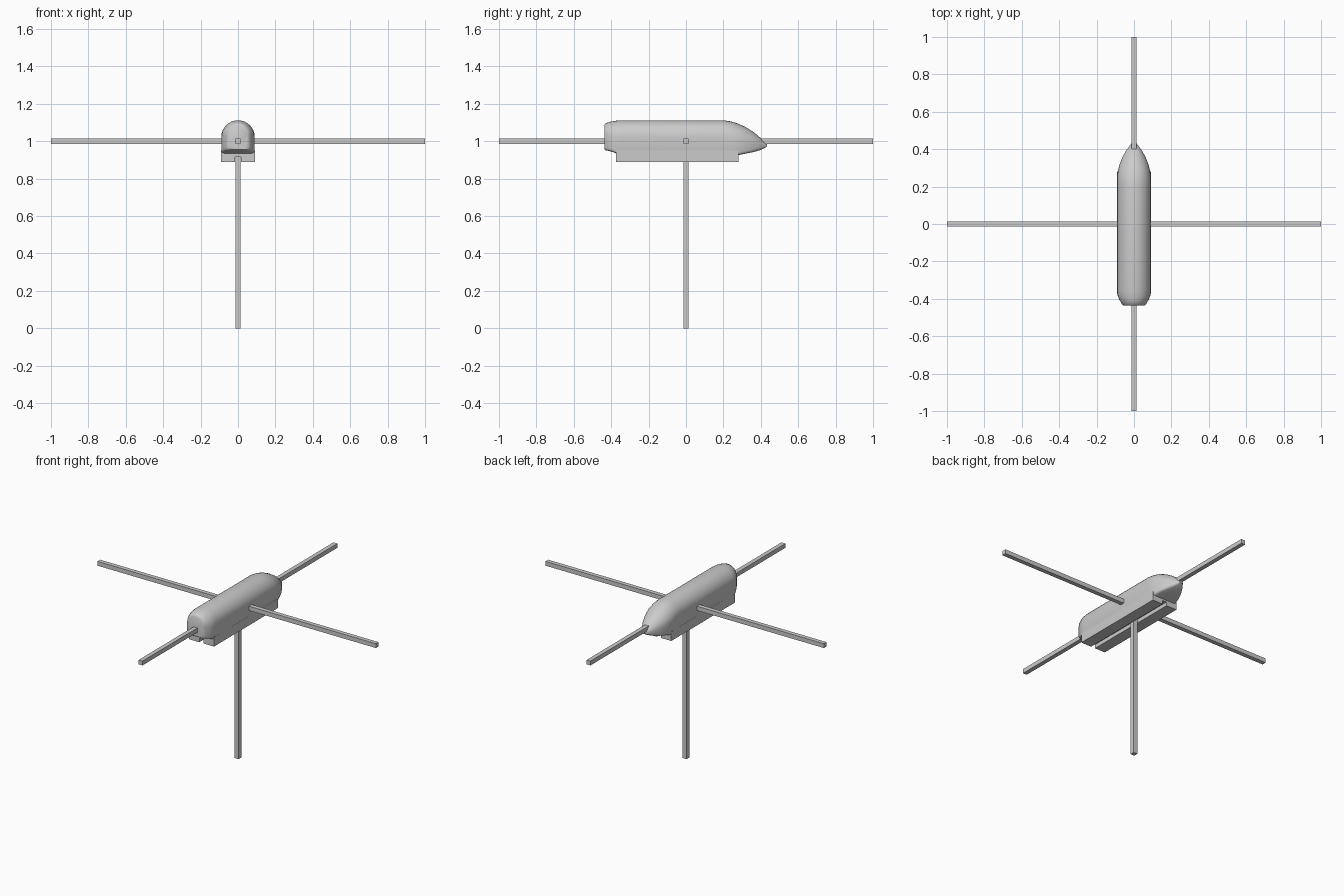
import bpy, bmesh, math

if "Cube" in bpy.data.objects:
    bpy.data.objects.remove(bpy.data.objects["Cube"])


def make_object(name, bm, smooth=None):
    bmesh.ops.recalc_face_normals(bm, faces=bm.faces)
    mesh = bpy.data.meshes.new(name)
    bm.to_mesh(mesh)
    bm.free()
    obj = bpy.data.objects.new(name, mesh)
    bpy.context.collection.objects.link(obj)
    if smooth:
        bpy.ops.object.select_all(action='DESELECT')
        obj.select_set(True)
        bpy.context.view_layer.objects.active = obj
        bpy.ops.object.shade_smooth_by_angle(angle=math.radians(smooth))
    return obj


def loft(name, rings, smooth=None):
    bm = bmesh.new()
    loops = [[bm.verts.new(p) for p in ring] for ring in rings]
    n = len(loops[0])
    for a, b in zip(loops, loops[1:]):
        for i in range(n):
            j = (i + 1) % n
            bm.faces.new((a[i], a[j], b[j], b[i]))
    bm.faces.new(loops[0])
    bm.faces.new(loops[-1])
    return make_object(name, bm, smooth)


def arch(y, half, top, bottom, corner):
    """Round-topped, flat-bottomed section with softened lower corners."""
    rise = min(half, (top - bottom) * 0.6)
    pts = []
    for i in range(17):
        a = math.pi * i / 16
        pts.append((half * math.cos(a), y, top - rise + rise * math.sin(a)))
    r = min(corner, half * 0.4, (top - bottom - rise) * 0.8)
    for side, start in ((-1, math.pi), (1, 1.5 * math.pi)):
        for i in range(4):
            a = start + math.pi / 2 * i / 3
            pts.append((side * (half - r) + r * math.cos(a), y,
                        bottom + r + r * math.sin(a)))
    return pts


def bar(name, start, end, half=0.014):
    bm = bmesh.new()
    bmesh.ops.create_cube(bm, size=1)
    for v in bm.verts:
        for k in range(3):
            mid, length = (start[k] + end[k]) / 2, abs(end[k] - start[k])
            v.co[k] = mid + v.co[k] * (length if length else 2 * half)
    return make_object(name, bm)


# Body: y, half width, top, bottom
sections = [
    (-0.437, 0.056, 1.085, 0.957), (-0.430, 0.064, 1.096, 0.952),
    (-0.405, 0.078, 1.104, 0.946), (-0.385, 0.087, 1.108, 0.940),
    (-0.355, 0.0895, 1.112, 0.925), (0.20, 0.0895, 1.112, 0.915),
    (0.24, 0.0895, 1.106, 0.919), (0.28, 0.087, 1.094, 0.926),
    (0.32, 0.077, 1.075, 0.934), (0.36, 0.061, 1.050, 0.942),
    (0.395, 0.041, 1.021, 0.952), (0.42, 0.022, 0.996, 0.963),
    (0.433, 0.012, 0.983, 0.972),
]
loft("body", [arch(*s, 0.015) for s in sections], 40)

# Lower block with a lengthwise slot underneath
slot = [(-0.09, 0.89), (-0.015, 0.89), (-0.015, 0.915), (0.015, 0.915),
        (0.015, 0.89), (0.09, 0.89), (0.09, 0.95), (-0.09, 0.95)]
loft("slotted_base", [[(x, y, z) for x, z in slot] for y in (-0.375, 0.28)])

# Thin square bars crossing at the centre, and the post beneath
bar("cross_bar", (-1, 0, 1), (1, 0, 1))
bar("long_bar", (0, -1, 1), (0, 1, 1))
bar("post", (0, 0, 0), (0, 0, 1))
